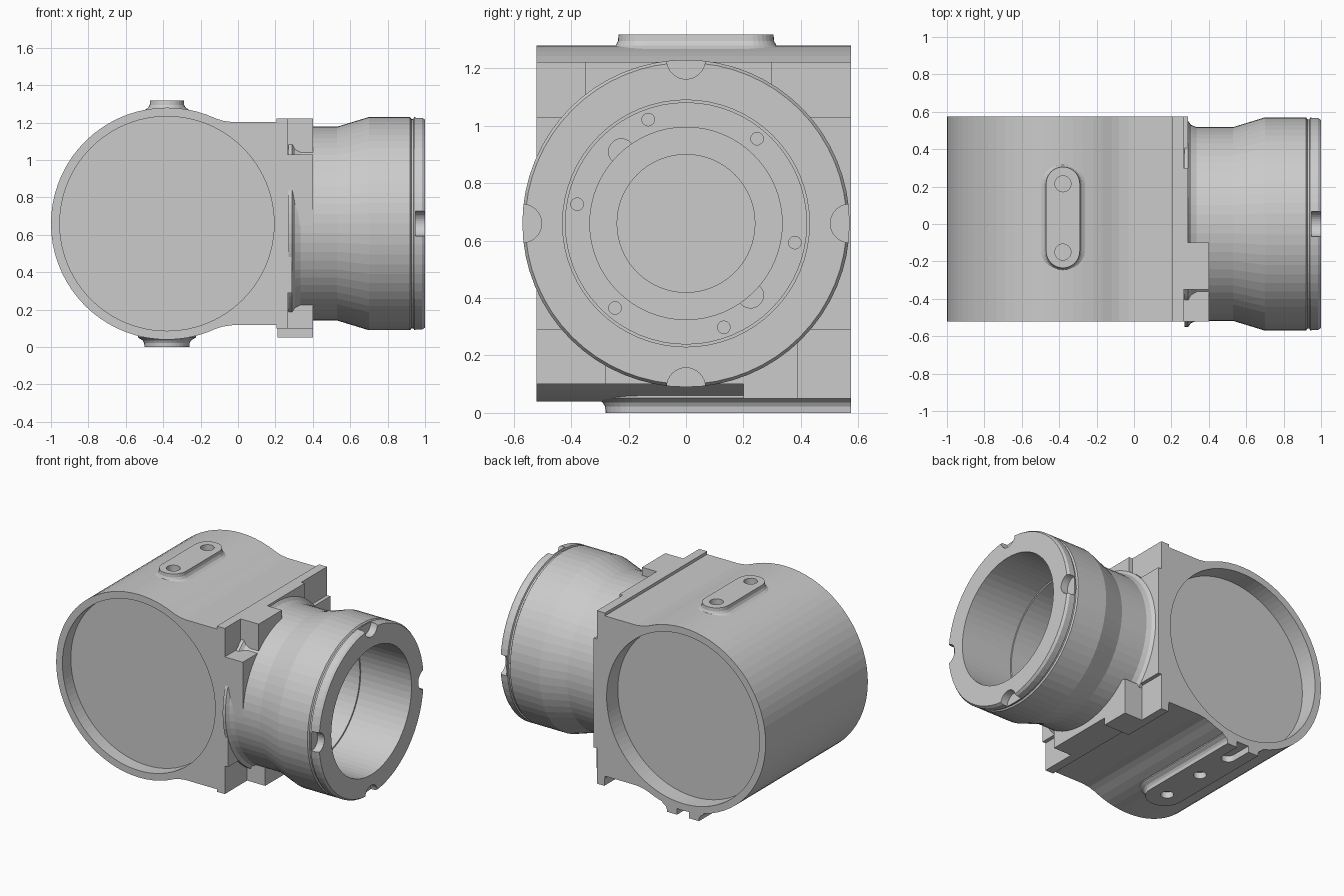
import bpy, bmesh
from math import sin, cos, pi, radians

if "Cube" in bpy.data.objects:
    bpy.data.objects.remove(bpy.data.objects["Cube"])

CX, CZ = -0.38, 0.66      # main barrel axis (along y); the neck axis is y=0, z=CZ
Y0, Y1 = -0.52, 0.575     # barrel ends


def loft(name, rings):
    """Solid skinned through equal-length vertex rings, capped at both ends."""
    bm = bmesh.new()
    loops = [[bm.verts.new(p) for p in r] for r in rings]
    n = len(rings[0])
    for a, b in zip(loops, loops[1:]):
        for i in range(n):
            j = (i + 1) % n
            bm.faces.new((a[i], a[j], b[j], b[i]))
    bm.faces.new(loops[0])
    bm.faces.new(loops[-1])
    bmesh.ops.recalc_face_normals(bm, faces=bm.faces)
    me = bpy.data.meshes.new(name)
    bm.to_mesh(me)
    bm.free()
    ob = bpy.data.objects.new(name, me)
    bpy.context.collection.objects.link(ob)
    return ob


def box(x0, x1, y0, y1, z0, z1):
    return loft("block", [[(x0, y0, z), (x1, y0, z), (x1, y1, z), (x0, y1, z)] for z in (z0, z1)])


def lathe(name, prof, y=0, z=CZ, n=64):
    """Revolve (x, radius) pairs about an axis parallel to x."""
    return loft(name, [[(x, y + r * cos(2 * pi * i / n), z + r * sin(2 * pi * i / n))
                        for i in range(n)] for x, r in prof])


def cyl(axis, a, b, r, u, v, n=24):
    ring = [(u + r * cos(2 * pi * i / n), v + r * sin(2 * pi * i / n)) for i in range(n)]
    put = {"y": lambda p, t: (p[0], t, p[1]), "z": lambda p, t: (p[0], p[1], t)}[axis]
    return loft("cylinder", [[put(p, t) for p in ring] for t in (a, b)])


def combine(ob, others, op):
    for o in others:
        m = ob.modifiers.new("bool", "BOOLEAN")
        m.operation, m.solver, m.object = op, "EXACT", o
        bpy.context.view_layer.objects.active = ob
        bpy.ops.object.modifier_apply(modifier=m.name)
        bpy.data.objects.remove(o)


def bore():
    return lathe("bore", [(1.02, .43), (.62, .43), (.62, .42), (.25, .42), (.25, .335),
                          (.12, .335), (.12, .24), (-.05, .24)])


# housing: barrel blending into a square block
half = [(.215, .543), (-.03, .543), (-.08, .55)]
arc = [(CX + .62 * cos(radians(a)), .62 * sin(radians(a))) for a in range(65, 296, 5)]
profile = half + arc + [(x, -z) for x, z in reversed(half)]
housing = loft("housing", [[(x, y, CZ + z) for x, z in profile] for y in (Y0, Y1)])

# mounting flange with raised pads
combine(housing, [
    box(.205, .29, Y0, Y1, .10, 1.223),
    box(.25, .40, Y0, -.10, .65, 1.223),
    box(.25, .40, -.40, .45, .10, .29),
    box(.21, .40, .20, Y1, .05, .20),
], "UNION")

# corner notches, end recesses and bore
combine(housing, [
    box(.265, .5, -.7, -.35, 1.03, 1.4),
    box(.265, .5, .30, .7, 1.03, 1.4),
    box(.265, .5, -.7, -.28, -.1, .29),
    box(.265, .5, .39, .7, -.1, .29),
    cyl("y", Y0 - .1, Y0 + .09, .573, CX, CZ, 96),
    cyl("y", Y1 - .12, Y1 + .1, .573, CX, CZ, 96),
    bore(),
], "DIFFERENCE")

# bolt holes and two half-round keys around the bore seats
holes = []
for k in range(6):
    a = radians(50 + 60 * k)
    holes.append(lathe("hole", [(.20, .022), (.27, .022)], .385 * cos(a), CZ + .385 * sin(a), 16))
for s in (1, -1):
    holes.append(lathe("key", [(.20, .045), (.27, .045)], -.225 * s, CZ + .25 * s, 20))
combine(housing, holes, "DIFFERENCE")

# neck: flared tube with a groove and four rim notches
neck = lathe("neck", [(.27, .55), (.29, .55), (.305, .53), (.335, .518), (.53, .518), (.70, .57),
                      (.92, .57), (.927, .56), (.938, .56), (.942, .57), (.985, .57), (1.0, .56)])
rim = [lathe("rim_notch", [(.95, .067), (1.05, .067)], .57 * cos(k * pi / 2),
             CZ + .57 * sin(k * pi / 2), 32) for k in range(4)]
combine(neck, [bore()] + rim, "DIFFERENCE")


def boss(name, levels, ya, yb, r, flat_end=False):
    """Slot-shaped pad with a flared foot; levels are (z, outward growth)."""
    rings = []
    for z, e in levels:
        q = r + e
        ring = [(CX + q * cos(pi + pi * i / 16), ya + r + q * sin(pi + pi * i / 16), z) for i in range(17)]
        if flat_end:
            ring += [(CX + q, yb, z), (CX - q, yb, z)]
        else:
            ring += [(CX + q * cos(pi * i / 16), yb - r + q * sin(pi * i / 16), z) for i in range(17)]
        rings.append(ring)
    return loft(name, rings)


# top boss with two blind holes
top = boss("top_boss", [(1.318, 0), (1.295, .002), (1.28, .01), (1.27, .025), (1.262, .04), (1.22, .04)],
           -.235, .305, .09)
combine(top, [cyl("z", 1.27, 1.4, .043, CX, y) for y in (-.15, .215)], "DIFFERENCE")

# bottom boss running out to the rear, with two holes and an open slot
bottom = boss("bottom_boss", [(0, 0), (.022, .002), (.036, .01), (.045, .025), (.052, .035), (.08, .035)],
              -.28, Y1, .12, True)
combine(bottom, [cyl("z", -.1, .045, .04, CX, -.14), cyl("z", -.1, .045, .04, CX, .17),
                 cyl("z", -.1, .045, .045, CX, .44),
                 box(CX - .045, CX + .045, .44, .7, -.1, .045)], "DIFFERENCE")
